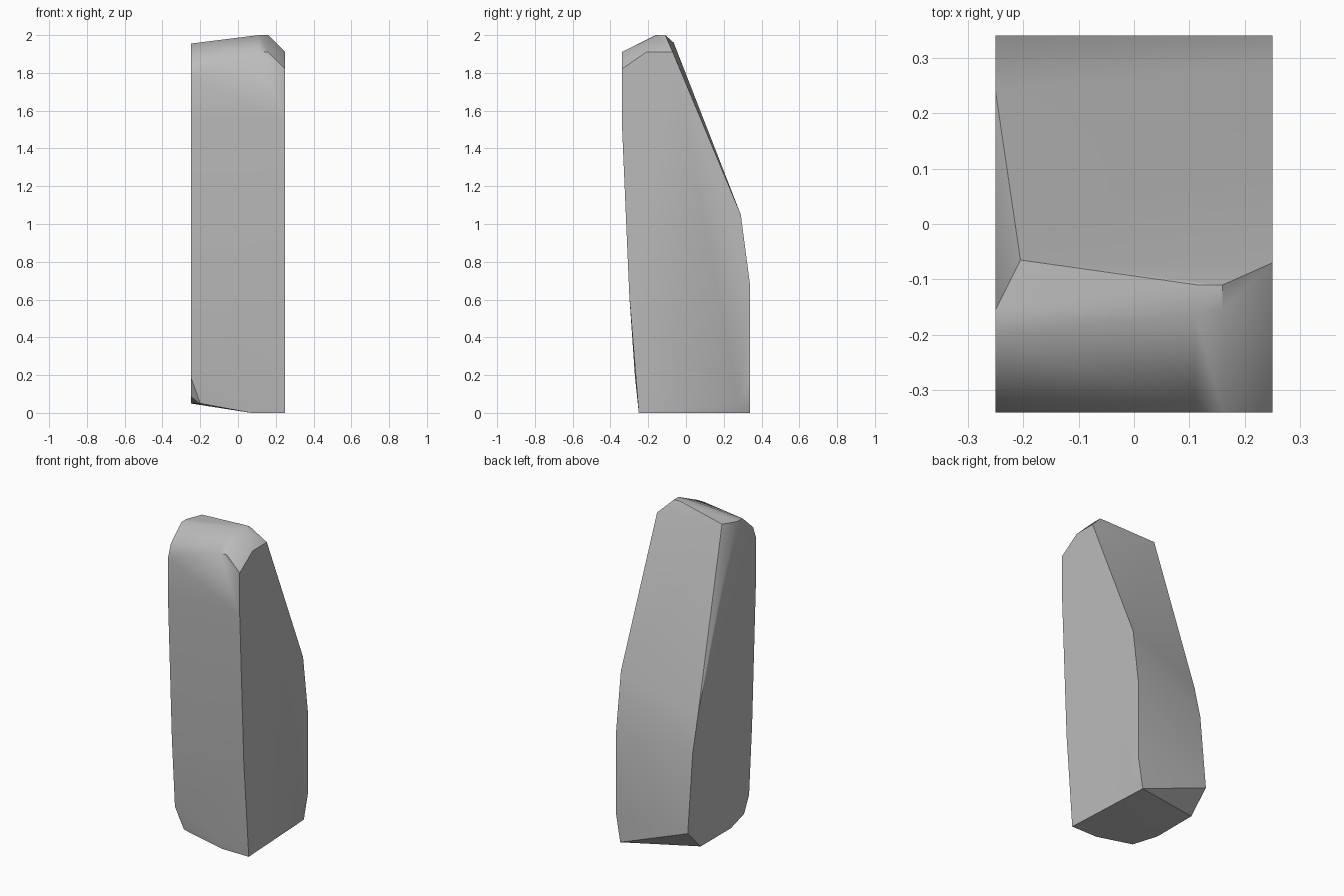
import bpy
import bmesh
import math

# Remove the default cube
default_cube = bpy.data.objects.get("Cube")
if default_cube:
    bpy.data.objects.remove(default_cube, do_unlink=True)

HALF_WIDTH = 0.25
FRONT = -0.34
BACK = 0.34

# Outline (y, z) of the flat left side, running up the back and down the front
left_outline = [
    (0.28, 0.05), (BACK, 0.18), (BACK, 0.67), (0.29, 1.05), (-0.07, 1.91),
    (-0.21, 1.91), (FRONT, 1.82), (FRONT, 1.55), (-0.30, 0.62), (-0.25, 0),
]

# Outline (y, z) of the flat right side, with chipped bottom corners
right_outline = [
    (0.21, 0.05), (BACK, 0.18), (0.29, 0.67), (0.24, 0.88), (-0.03, 1.69),
    (-0.155, 1.955), (-0.205, 1.955), (-0.31, 1.86), (FRONT, 1.78),
    (FRONT, 1.55), (-0.30, 0.62), (-0.27, 0.19), (-0.22, 0.09), (-0.09, 0.05),
]

# Corners of the sloping crown and of the chipped base
crown_corners = [
    (0.115, -0.11, 2), (0.16, -0.11, 2), (0.16, -0.155, 2), (0.11, -0.16, 2),
    (-0.205, -0.065, 1.96),
    (0.16, FRONT, 1.91), (0.11, FRONT, 1.91), (-0.20, FRONT, 1.82),
]
base_corners = [(0.22, BACK, 0), (0.07, -0.25, 0), (-0.20, -0.25, 0.05)]


def side_points(outline, x):
    """Place a flat side outline at the given x."""
    return [(x, y, z) for y, z in outline]


def make_material(name, colour):
    material = bpy.data.materials.new(name)
    material.use_nodes = True
    material.diffuse_color = colour
    shader = next(n for n in material.node_tree.nodes if n.type == "BSDF_PRINCIPLED")
    shader.inputs["Base Color"].default_value = colour
    return material


def make_hull(name, points, material):
    """Wrap a convex faceted block around the points."""
    bm = bmesh.new()
    for point in points:
        bm.verts.new(point)
    result = bmesh.ops.convex_hull(bm, input=bm.verts[:])
    spare = set(result["geom_interior"]) | set(result["geom_unused"])
    loose = [v for v in spare if isinstance(v, bmesh.types.BMVert) and v.is_valid]
    bmesh.ops.delete(bm, geom=loose, context="VERTS")
    # Merge the triangles of each flat side into one face
    bmesh.ops.dissolve_limit(bm, angle_limit=math.radians(0.5),
                             verts=bm.verts[:], edges=bm.edges[:])
    bmesh.ops.recalc_face_normals(bm, faces=bm.faces[:])
    mesh = bpy.data.meshes.new(name)
    bm.to_mesh(mesh)
    bm.free()
    mesh.materials.append(material)
    block = bpy.data.objects.new(name, mesh)
    bpy.context.collection.objects.link(block)
    return block


# Standing stone with soft shading across its shallow facets
stone_grey = make_material("stone grey", (0.5, 0.5, 0.5, 1))
corners = (side_points(left_outline, HALF_WIDTH)
           + side_points(right_outline, -HALF_WIDTH)
           + crown_corners + base_corners)
stone = make_hull("standing_stone", corners, stone_grey)

bpy.ops.object.select_all(action="DESELECT")
stone.select_set(True)
bpy.context.view_layer.objects.active = stone
bpy.ops.object.shade_smooth_by_angle(angle=math.radians(30))
